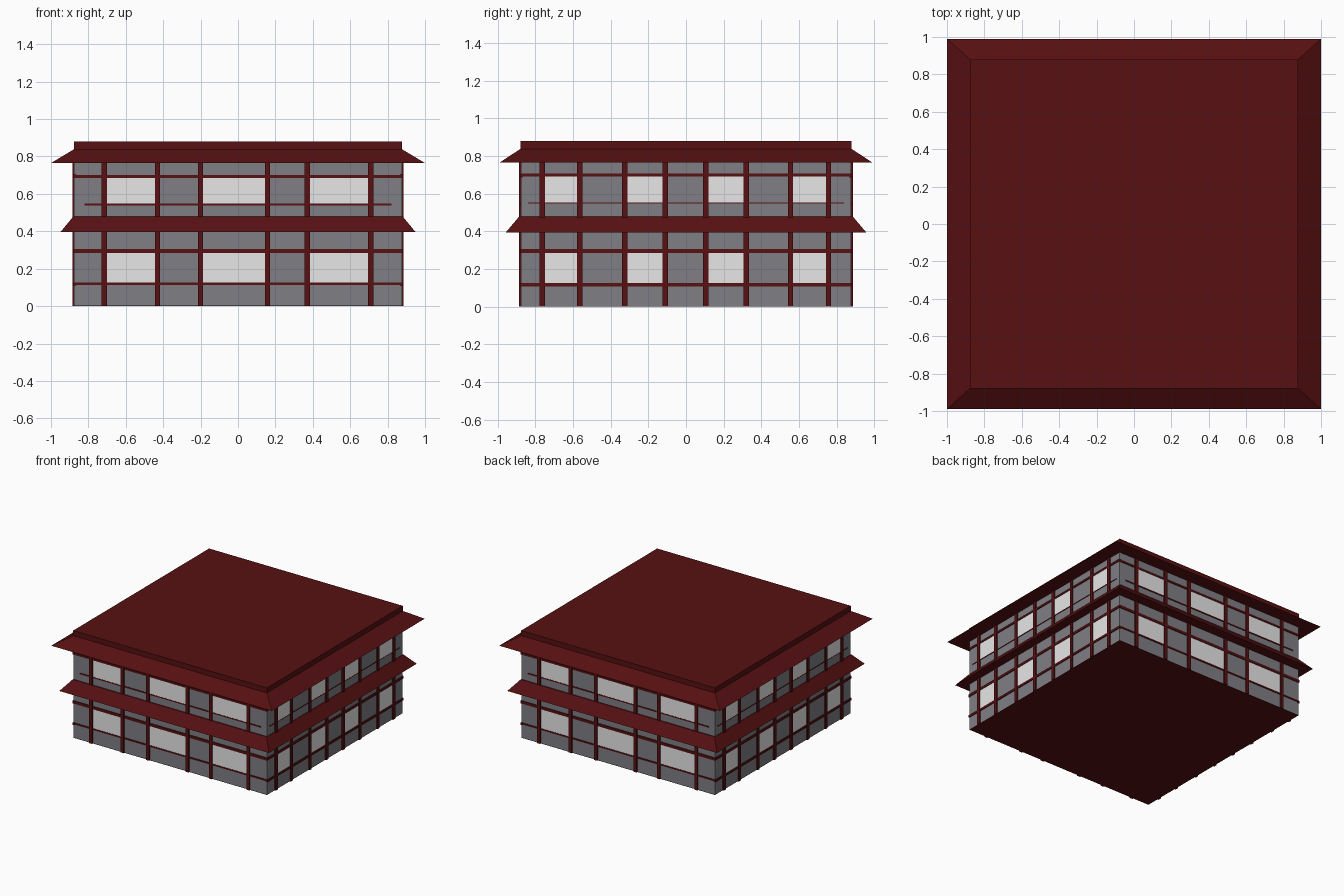
import bpy, bmesh
from mathutils import Matrix, Vector
from math import pi

if "Cube" in bpy.data.objects:
    bpy.data.objects.remove(bpy.data.objects["Cube"])


def material(name, rgb):
    m = bpy.data.materials.new(name)
    m.diffuse_color = (*rgb, 1)
    m.use_nodes = True
    m.node_tree.nodes["Principled BSDF"].inputs["Base Color"].default_value = m.diffuse_color
    return m


RED = material("dark red timber", (0.095, 0.005, 0.006))
GREY = material("grey wall", (0.215, 0.215, 0.235))
PANE = material("pale window", (0.8, 0.8, 0.8))
WALL = 0.876


def finish(name, bm, mat):
    me = bpy.data.meshes.new(name)
    bmesh.ops.recalc_face_normals(bm, faces=bm.faces)
    bm.to_mesh(me)
    bm.free()
    me.materials.append(mat)
    ob = bpy.data.objects.new(name, me)
    bpy.context.collection.objects.link(ob)
    return ob


def box(bm, lo, hi, rot=0.0):
    lo, hi = Vector(lo), Vector(hi)
    m = (Matrix.Rotation(rot, 4, 'Z') @ Matrix.Translation((lo + hi) / 2)
         @ Matrix.Diagonal((*(hi - lo), 1)))
    bmesh.ops.create_cube(bm, size=1, matrix=m)


def stacked_roof(name, rings):
    """Closed solid through rectangular rings of (half x, half y, z)."""
    bm = bmesh.new()
    loops = [[bm.verts.new((sx * a, sy * b, z))
              for sx, sy in ((-1, -1), (1, -1), (1, 1), (-1, 1))] for a, b, z in rings]
    for p, q in zip(loops, loops[1:]):
        for i in range(4):
            j = (i + 1) % 4
            bm.faces.new((p[i], p[j], q[j], q[i]))
    bm.faces.new(loops[0][::-1])
    bm.faces.new(loops[-1])
    finish(name, bm, RED)


# Walls, floor and the two roofs
bm = bmesh.new()
box(bm, (-WALL, -WALL, 0.003), (WALL, WALL, 0.80))
finish("walls", bm, GREY)
bm = bmesh.new()
box(bm, (-WALL, -WALL, 0), (WALL, WALL, 0.004))
finish("floor_plate", bm, RED)
stacked_roof("middle_roof", [(0.95, 0.957, 0.395), (0.88, 0.885, 0.48)])
stacked_roof("top_roof", [(1.0, 0.99, 0.765), (0.878, 0.88, 0.838), (0.878, 0.88, 0.88)])

# Facade layouts: post centres, and rails as (z, height, half length, projection)
WIDE = dict(
    posts=(-0.715, -0.43, -0.2, 0.158, 0.37, 0.71),
    rails=((0.12, 0.012, 0.88, 0.006), (0.295, 0.022, 0.88, 0.007),
           (0.543, 0.010, 0.82, 0.004), (0.693, 0.016, 0.88, 0.007)),
    panes=((0.126, 0.285), (0.548, 0.686)))
SIDE = dict(
    posts=(-0.763, -0.565, -0.325, -0.11, 0.105, 0.32, 0.555, 0.757),
    rails=((0.116, 0.018, 0.88, 0.007), (0.295, 0.020, 0.88, 0.007),
           (0.551, 0.006, 0.84, 0.004), (0.698, 0.016, 0.88, 0.007)),
    panes=((0.126, 0.285), (0.554, 0.69)))

for k, side in enumerate(("front", "right", "back", "left")):
    lay, rot = (WIDE, SIDE)[k % 2], k * pi / 2
    # Upright posts
    bm = bmesh.new()
    for u in lay["posts"]:
        box(bm, (u - 0.014, -WALL - 0.01, 0), (u + 0.014, -WALL + 0.01, 0.78), rot)
    finish(side + "_posts", bm, RED)
    # Horizontal rails
    bm = bmesh.new()
    for z, h, half, out in lay["rails"]:
        box(bm, (-half, -WALL - out, z - h / 2), (half, -WALL + 0.01, z + h / 2), rot)
    finish(side + "_rails", bm, RED)
    # Window panes between each pair of posts
    bm = bmesh.new()
    for a, b in zip(lay["posts"][::2], lay["posts"][1::2]):
        for z0, z1 in lay["panes"]:
            box(bm, (a + 0.012, -WALL - 0.003, z0), (b - 0.012, -WALL + 0.003, z1), rot)
    finish(side + "_windows", bm, PANE)
